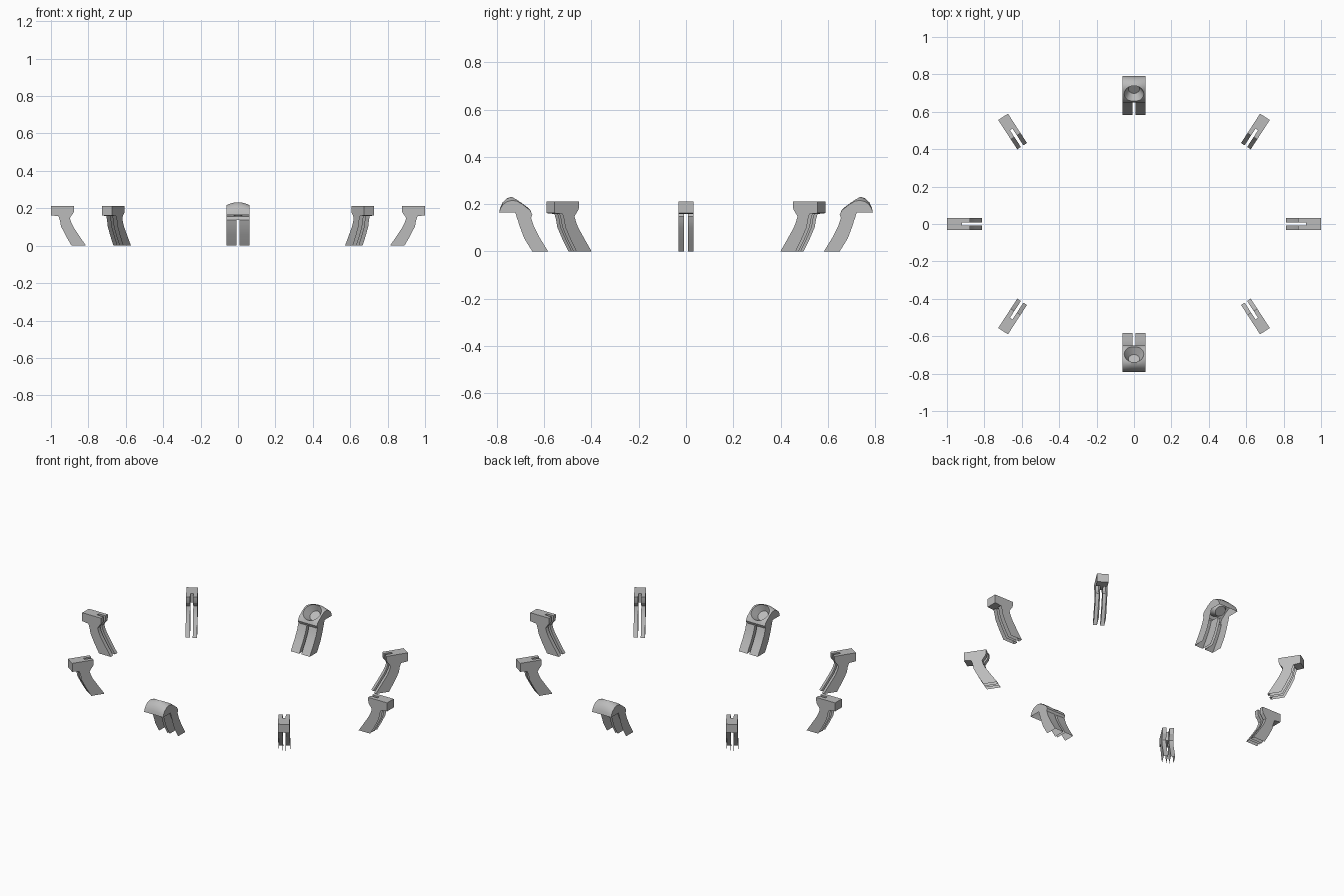
import bpy, bmesh
from math import radians, atan2
from mathutils import Matrix, Vector

if "Cube" in bpy.data.objects:
    bpy.data.objects.remove(bpy.data.objects["Cube"])

grey = bpy.data.materials.new("mid_grey")
grey.diffuse_color = (0.5, 0.5, 0.5, 1)
grey.use_nodes = True
grey.node_tree.nodes["Principled BSDF"].inputs["Base Color"].default_value = grey.diffuse_color


def loft(bm, profile, stations, drop=0.0, half=1.0):
    """Extrude an (r, z) profile sideways through stations; drop crowns the upper part.
    Returns the wall faces grouped by profile edge."""
    zmax = max(z for _, z in profile)
    rings = []
    for t in stations:
        k = drop * (t / half) ** 2
        rings.append([bm.verts.new((r, t, z - k * max(0, (z - 0.165) / (zmax - 0.165))
                                    if drop else z)) for r, z in profile])
    n = len(profile)
    walls = {i: [] for i in range(n)}
    for a, b in zip(rings, rings[1:]):
        for i in range(n):
            j = (i + 1) % n
            walls[i].append(bm.faces.new((a[i], a[j], b[j], b[i])))
    bm.faces.new(rings[0])
    bm.faces.new(rings[-1][::-1])
    return walls


def finish(bm, name, open_faces=()):
    bmesh.ops.recalc_face_normals(bm, faces=bm.faces[:])
    if open_faces:
        bmesh.ops.delete(bm, geom=list(open_faces), context='FACES')
    me = bpy.data.meshes.new(name)
    bm.to_mesh(me)
    bm.free()
    me.materials.append(grey)
    ob = bpy.data.objects.new(name, me)
    bpy.context.collection.objects.link(ob)
    return ob


def smooth(ob, angle=30):
    bpy.ops.object.select_all(action='DESELECT')
    ob.select_set(True)
    bpy.context.view_layer.objects.active = ob
    bpy.ops.object.shade_smooth_by_angle(angle=radians(angle))


def place(source, name, x, y, angle):
    ob = bpy.data.objects.new(name, source.data)
    bpy.context.collection.objects.link(ob)
    ob.location = (x, y, 0)
    ob.rotation_euler.z = angle


# Small split clip: two prongs, hollow on the outer leg side, joined by a bridge (outer face r = 0)
prong = [(0, 0.212), (0, 0.162), (-0.04, 0.158), (-0.048, 0.135), (-0.054, 0.103),
         (-0.08, 0.052), (-0.110, 0), (-0.187, 0), (-0.153, 0.05), (-0.120, 0.1),
         (-0.108, 0.125), (-0.101, 0.148), (-0.110, 0.162), (-0.121, 0.176),
         (-0.124, 0.19), (-0.124, 0.212)]
bridge = [(0, 0.212), (0, 0.162), (-0.04, 0.158), (-0.08, 0.158), (-0.08, 0.212)]
bm = bmesh.new()
opened = []
for a, b in ((-0.031, -0.008), (0.008, 0.031)):
    walls = loft(bm, prong, (a, b))
    for i in range(2, 7):
        opened += walls[i]
loft(bm, bridge, (-0.008, 0.008))
small = finish(bm, "small_clip_right", opened)
smooth(small, 25)
small.location.x = 1.0
place(small, "small_clip_left", -1.0, 0, radians(180))
for sx, xn in ((1, "right"), (-1, "left")):
    for sy, yn in ((1, "back"), (-1, "front")):
        place(small, f"small_clip_{yn}_{xn}", sx * 0.70, sy * 0.573,
              atan2(sy * 0.84, sx * 0.545))

# Large clip head: crowned hood with a tapered screw seat
hood = [(0.79, 0.165), (0.786, 0.185), (0.775, 0.208), (0.757, 0.225), (0.735, 0.232),
        (0.715, 0.227), (0.695, 0.213), (0.66, 0.178), (0.65, 0.155), (0.657, 0.138),
        (0.714, 0.138), (0.722, 0.165)]
W = 0.0625
bm = bmesh.new()
loft(bm, hood, [W * i / 5 for i in range(-5, 6)], 0.016, W)
head = finish(bm, "large_clip_head_back")

axis = Vector((-0.62, 0, 0.78)).normalized()
bm = bmesh.new()
bmesh.ops.create_cone(bm, cap_ends=True, segments=32, radius1=0.03, radius2=0.074, depth=0.08,
                      matrix=Matrix.Translation((0.697, 0, 0.205))
                      @ axis.to_track_quat('Z', 'Y').to_matrix().to_4x4())
cutter = finish(bm, "seat_cutter")
cutter.hide_render = True
mod = head.modifiers.new("seat", 'BOOLEAN')
mod.object = cutter
mod.operation = 'DIFFERENCE'
mod.solver = 'EXACT'
bpy.context.view_layer.objects.active = head
bpy.ops.object.modifier_apply(modifier="seat")
bpy.data.objects.remove(cutter)

# The hood is a shell: open its underside so the seat shows from below
bm = bmesh.new()
bm.from_mesh(head.data)
bm.normal_update()
under = [f for f in bm.faces if all(v.co.z < 0.1655 and v.co.x > 0.656 for v in f.verts)
         and (f.normal.z < -0.9 or f.normal.x > 0.9)]
bmesh.ops.delete(bm, geom=under, context='FACES')
bm.to_mesh(head.data)
bm.free()
smooth(head, 32)

# Large clip legs: a pair of curved prongs, hollow on the outer side
leg = [(0.583, 0), (0.65, 0), (0.684, 0.055), (0.703, 0.105), (0.714, 0.141),
       (0.655, 0.141), (0.643, 0.105), (0.619, 0.058)]
bm = bmesh.new()
opened = []
for a, b in ((-W, -0.007), (0.007, W)):
    walls = loft(bm, leg, (a, b))
    for i in range(0, 5):
        opened += walls[i]
legs = finish(bm, "large_clip_legs_back", opened)
smooth(legs, 25)

for part, name in ((head, "large_clip_head_front"), (legs, "large_clip_legs_front")):
    part.rotation_euler.z = radians(90)
    place(part, name, 0, 0, radians(-90))
